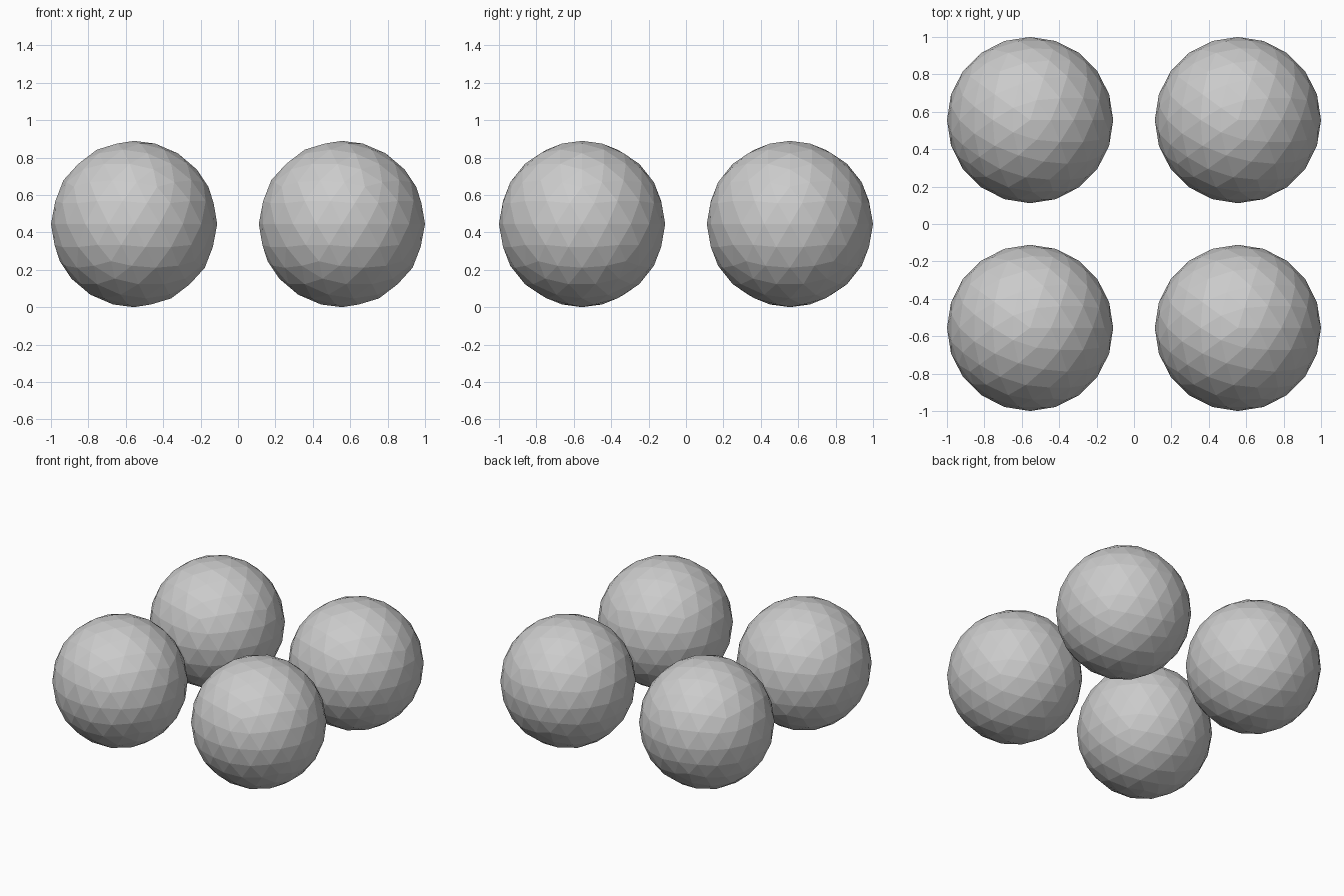
import bpy

if "Cube" in bpy.data.objects:
    bpy.data.objects.remove(bpy.data.objects["Cube"])

RADIUS = 4 / 9          # sphere radius
OFFSET = 1 - RADIUS     # distance of each centre from the middle lines

# Four flat-shaded low-poly balls in a 2 x 2 grid
for y, row in ((-OFFSET, "front"), (OFFSET, "back")):
    for x, side in ((-OFFSET, "left"), (OFFSET, "right")):
        bpy.ops.mesh.primitive_ico_sphere_add(
            subdivisions=3, radius=RADIUS, location=(x, y, RADIUS))
        ball = bpy.context.object
        ball.name = f"{row}_{side}_ball"
        bpy.ops.object.shade_flat()
